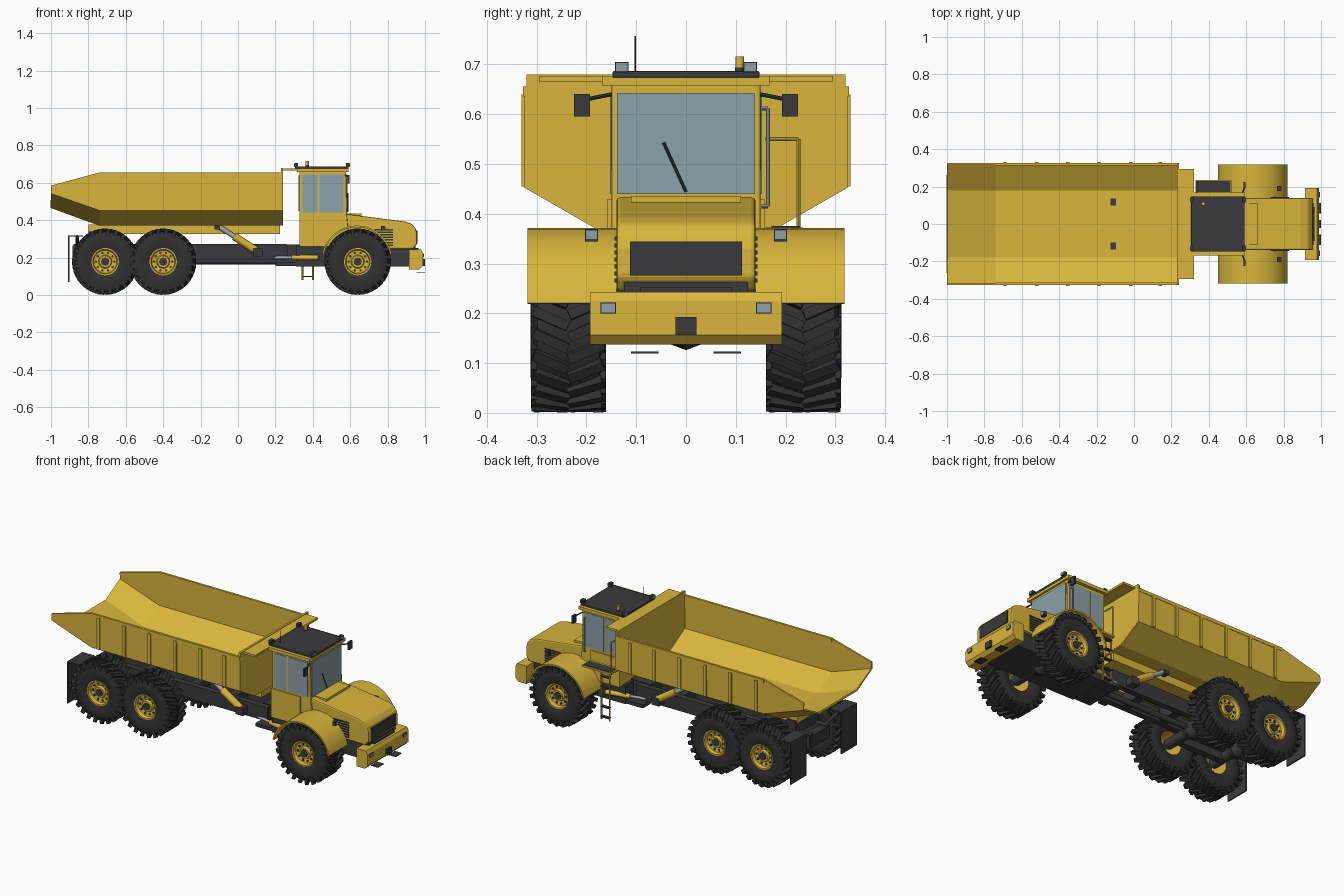
import bpy, bmesh
from math import sin, cos, pi, radians
from mathutils import Vector, Matrix

cube = bpy.data.objects.get("Cube")
if cube:
    bpy.data.objects.remove(cube, do_unlink=True)


def material(name, colour):
    mat = bpy.data.materials.new(name)
    mat.use_nodes = True
    mat.diffuse_color = (*colour, 1)
    mat.node_tree.nodes["Principled BSDF"].inputs["Base Color"].default_value = (*colour, 1)
    return mat


yellow = material("yellow paint", (0.70, 0.47, 0.045))
dark = material("dark steel", (0.042, 0.042, 0.045))
rubber = material("tyre rubber", (0.03, 0.03, 0.031))
glass = material("glass", (0.26, 0.36, 0.40))
silver = material("polished rod", (0.36, 0.40, 0.43))


def finish(name, bm, mat, smooth=False):
    bmesh.ops.recalc_face_normals(bm, faces=bm.faces)
    mesh = bpy.data.meshes.new(name)
    bm.to_mesh(mesh)
    bm.free()
    mesh.materials.append(mat)
    if smooth:
        mesh.shade_smooth()
        mesh.set_sharp_from_angle(angle=radians(35))
    obj = bpy.data.objects.new(name, mesh)
    bpy.context.scene.collection.objects.link(obj)
    return obj


def bevel(obj, width, segments=2):
    mod = obj.modifiers.new("bevel", "BEVEL")
    mod.width, mod.segments, mod.limit_method = width, segments, "ANGLE"


def add_box(bm, centre, size, turn=Matrix()):
    move = Matrix.Translation(centre) @ turn @ Matrix.Diagonal((*size, 1))
    bmesh.ops.create_cube(bm, size=1, matrix=move)


def box(name, xs, ys, zs, mat):
    """Box from three (low, high) ranges."""
    bm = bmesh.new()
    spans = (xs, ys, zs)
    add_box(bm, [(a + b) / 2 for a, b in spans], [abs(b - a) for a, b in spans])
    return finish(name, bm, mat)


def add_rod(bm, p, q, r, sides):
    p, q = Vector(p), Vector(q)
    turn = (q - p).to_track_quat("Z", "Y").to_matrix().to_4x4()
    bmesh.ops.create_cone(bm, cap_ends=True, segments=sides, radius1=r, radius2=r,
                          depth=(q - p).length, matrix=Matrix.Translation((p + q) / 2) @ turn)


def rod(name, points, r, mat, sides=16):
    bm = bmesh.new()
    for p, q in zip(points, points[1:]):
        add_rod(bm, p, q, r, sides)
    return finish(name, bm, mat, True)


def prism(name, profile, ys, mat, smooth=False):
    """Side profile (x, z) extruded across y."""
    bm = bmesh.new()
    face = bm.faces.new([bm.verts.new((x, ys[0], z)) for x, z in profile])
    new = bmesh.ops.extrude_face_region(bm, geom=[face])["geom"]
    verts = [v for v in new if isinstance(v, bmesh.types.BMVert)]
    bmesh.ops.translate(bm, verts=verts, vec=(0, ys[1] - ys[0], 0))
    return finish(name, bm, mat, smooth)


def lathe(name, profile, centre, side, mat, steps=40):
    """Profile (radius, outward offset) spun around a y axle."""
    bm = bmesh.new()
    verts = [bm.verts.new((r, side * y, 0)) for r, y in profile]
    edges = [bm.edges.new(pair) for pair in zip(verts, verts[1:])]
    bmesh.ops.spin(bm, geom=verts + edges, cent=(0, 0, 0), axis=(0, 1, 0),
                   angle=2 * pi, steps=steps)
    bmesh.ops.remove_doubles(bm, verts=bm.verts, dist=0.0002)
    bmesh.ops.translate(bm, verts=bm.verts, vec=centre)
    return finish(name, bm, mat, True)


def wheel(label, x, side):
    centre = Vector((x, side * 0.236, 0.178))
    lathe(label + "_tyre", [(0.068, -0.06), (0.1, -0.071), (0.14, -0.071), (0.16, -0.062),
                            (0.165, 0), (0.16, 0.062), (0.14, 0.071), (0.1, 0.071),
                            (0.068, 0.06)], centre, side, rubber)
    # Staggered diagonal tread lugs
    bm = bmesh.new()
    count = 24
    for half in (-1, 1):
        for i in range(count):
            spin = Matrix.Rotation(2 * pi * (i + half / 4) / count, 4, "Y")
            skew = Matrix.Rotation(half * 0.42, 4, "Z")
            at = spin @ Vector((0, half * 0.036, 0.166))
            add_box(bm, centre + at, (0.02, 0.076, 0.02), spin @ skew)
            at = spin @ Vector((-half * half * 0.016, half * 0.069, 0.154))
            add_box(bm, centre + at, (0.02, 0.012, 0.026), spin)
    finish(label + "_tread", bm, rubber)
    lathe(label + "_rim", [(0.07, -0.062), (0.073, 0.066), (0.066, 0.066), (0.061, 0.046),
                           (0.036, 0.042), (0.031, 0.055), (0, 0.055)], centre, side, yellow)
    rod(label + "_hub", [centre, centre + Vector((0, side * 0.06, 0))], 0.022, dark)
    bm = bmesh.new()
    for i in range(10):
        a = 2 * pi * i / 10
        p = centre + Vector((0.049 * cos(a), side * 0.04, 0.049 * sin(a)))
        add_rod(bm, p, p + Vector((0, side * 0.008, 0)), 0.007, 8)
    finish(label + "_rim_holes", bm, dark)


axles = {"front": 0.64, "middle": -0.40, "rear": -0.71}
for label, x in axles.items():
    rod(label + "_axle", [(x, -0.2, 0.178), (x, 0.2, 0.178)], 0.03, dark)
    lathe(label + "_differential", [(0, -0.055), (0.035, -0.045), (0.052, 0), (0.035, 0.045),
                                    (0, 0.055)], (x, 0, 0.178), 1, dark, 20)
    for side, word in ((1, "left"), (-1, "right")):
        wheel(f"{label}_{word}_wheel", x, side)

# Dump body: open shell lofted along x, flared up at the tail
half, floor = 0.32, 0.18
bm = bmesh.new()
rows = []
for x, top, knee, low in ((0.24, 0.655, 0.455, 0.375), (-0.74, 0.655, 0.455, 0.375),
                          (-1.0, 0.585, 0.545, 0.47)):
    section = [(-half, top), (-half, knee), (-floor, low), (floor, low), (half, knee), (half, top)]
    rows.append([bm.verts.new((x, y, z)) for y, z in section])
for a, b in zip(rows, rows[1:]):
    for i in range(len(a) - 1):
        bm.faces.new((a[i], a[i + 1], b[i + 1], b[i]))
shell = finish("dump_body", bm, yellow)
solid = shell.modifiers.new("thickness", "SOLIDIFY")
solid.thickness, solid.offset = 0.01, 0

# Headboard and canopy
bm = bmesh.new()
outline = [(-half, 0.68), (-half, 0.455), (-floor, 0.375), (floor, 0.375), (half, 0.455), (half, 0.68)]
bm.faces.new([bm.verts.new((0.235, y, z)) for y, z in outline])
board = finish("headboard", bm, yellow)
solid = board.modifiers.new("thickness", "SOLIDIFY")
solid.thickness, solid.offset = 0.012, 0
box("canopy", (0.23, 0.32), (-0.295, 0.295), (0.665, 0.677), yellow)
box("body_subframe", (-0.8, 0.225), (-0.1, 0.1), (0.325, 0.378), yellow)

# Rear chassis
for side in (1, -1):
    box("chassis_rail", (-0.88, 0.26), (side * 0.06, side * 0.095), (0.19, 0.272), dark)
    box("bogie_beam", (-0.71, -0.40), (side * 0.1, side * 0.14), (0.15, 0.2), dark)
for x in (-0.86, -0.555, -0.25, 0.0, 0.24):
    box("chassis_crossmember", (x - 0.025, x + 0.025), (-0.09, 0.09), (0.195, 0.265), dark)
box("tail_pivot", (-0.80, -0.74), (-0.11, 0.11), (0.26, 0.34), dark)
box("articulation_joint", (0.2, 0.36), (-0.05, 0.05), (0.16, 0.27), dark)
rod("drive_shaft", [(-0.71, 0, 0.18), (0.64, 0, 0.18)], 0.016, dark)
box("front_frame", (0.31, 0.95), (-0.125, 0.125), (0.152, 0.265), dark)

for side, word in ((1, "left"), (-1, "right")):
    def span(a, b):
        return (side * a, side * b)

    # Body ribs, rim and hoist
    for x in (-0.69, -0.52, -0.355, -0.185, -0.018, 0.14):
        box(word + "_body_rib", (x - 0.009, x + 0.009), span(0.318, 0.331), (0.455, 0.64), yellow)
    box(word + "_body_rim", (-0.74, 0.24), span(0.314, 0.327), (0.636, 0.656), yellow)
    y = side * 0.118
    rod(word + "_hoist_rod", [(-0.11, y, 0.37), (0.02, y, 0.287)], 0.013, silver)
    rod(word + "_hoist_barrel", [(-0.02, y, 0.313), (0.1, y, 0.236)], 0.021, yellow)
    box(word + "_hoist_mount", (-0.125, -0.095), span(0.1, 0.135), (0.35, 0.384), dark)
    box(word + "_hoist_foot", (0.08, 0.13), span(0.09, 0.14), (0.205, 0.25), dark)
    rod(word + "_steering_barrel", [(0.29, side * 0.11, 0.2), (0.43, side * 0.14, 0.2)], 0.014, yellow)
    rod(word + "_steering_rod", [(0.2, side * 0.09, 0.2), (0.3, side * 0.11, 0.2)], 0.008, silver)
    box(word + "_steering_bracket", (0.2, 0.34), span(0.05, 0.12), (0.155, 0.175), dark)
    # Mud flaps
    box(word + "_mud_flap", (-0.909, -0.902), span(0.165, 0.312), (0.07, 0.318), dark)
    box(word + "_flap_bracket", (-0.905, -0.83), span(0.165, 0.312), (0.312, 0.319), dark)
    rod(word + "_flap_support", [(-0.86, 0, 0.25), (-0.86, side * 0.3, 0.312)], 0.009, dark)
    # Front fender arch
    arc = [radians(12 + 156 * i / 20) for i in range(21)]
    curve = [(0.636 + 0.19 * cos(a), 0.181 + 0.19 * sin(a)) for a in arc]
    curve += [(0.636 + 0.181 * cos(a), 0.181 + 0.181 * sin(a)) for a in reversed(arc)]
    prism(word + "_fender", curve, span(0.14, 0.318), yellow, True)
    box(word + "_fender_lamp", (0.765, 0.785), span(0.177, 0.203), (0.344, 0.369), dark)
    box(word + "_fender_lamp_lens", (0.785, 0.788), span(0.179, 0.201), (0.349, 0.366), glass)
    # Side windows
    for xs in ((0.345, 0.425), (0.435, 0.565)):
        box(word + "_side_window", xs, span(0.148, 0.153), (0.44, 0.643), glass)
    # Mirror
    rod(word + "_mirror_arm", [(0.575, side * 0.15, 0.64), (0.592, side * 0.2, 0.63)], 0.004, dark, 8)
    box(word + "_mirror", (0.585, 0.597), span(0.193, 0.225), (0.595, 0.641), dark)
    # Roof work lamps
    for x, out in ((0.587, 1), (0.312, -1)):
        box(word + "_roof_lamp", (x - 0.01, x + 0.01), span(0.116, 0.143), (0.684, 0.705), dark)
        face = x + out * 0.011
        box(word + "_roof_lamp_lens", (face - 0.002, face + 0.002), span(0.118, 0.141), (0.687, 0.703), glass)
    # Hood louvres, bumper lamps and steps
    for i in range(7):
        z = 0.262 + i * 0.014
        box(word + "_louvre", (0.73, 0.83), span(0.138, 0.144), (z, z + 0.008), dark)
    box(word + "_bumper_lamp", (0.985, 0.992), span(0.141, 0.172), (0.2, 0.222), dark)
    box(word + "_bumper_lens", (0.99, 0.994), span(0.143, 0.17), (0.202, 0.22), glass)
    box(word + "_bumper_step", (0.955, 1.0), span(0.055, 0.111), (0.119, 0.123), dark)

# Cab
cab = prism("cab", [(0.328, 0.26), (0.328, 0.67), (0.578, 0.67), (0.582, 0.43), (0.6, 0.26)],
            (-0.15, 0.15), yellow)
bevel(cab, 0.006)
box("cab_skirt", (0.328, 0.52), (-0.158, 0.158), (0.26, 0.43), yellow)
box("cab_cornice", (0.315, 0.59), (-0.168, 0.168), (0.658, 0.677), yellow)
bevel(box("roof", (0.306, 0.592), (-0.148, 0.148), (0.672, 0.687), dark), 0.004)
box("windshield", (0.578, 0.585), (-0.139, 0.139), (0.44, 0.643), glass)
box("rear_window", (0.324, 0.329), (-0.125, 0.125), (0.45, 0.64), glass)
rod("wiper", [(0.588, 0, 0.444), (0.588, -0.045, 0.543)], 0.003, dark, 8)
rod("antenna", [(0.35, -0.102, 0.68), (0.35, -0.102, 0.757)], 0.0012, dark, 6)
rod("beacon_base", [(0.37, 0.108, 0.68), (0.37, 0.108, 0.694)], 0.01, dark)
rod("beacon", [(0.37, 0.108, 0.694), (0.37, 0.108, 0.716)], 0.009, yellow)

# Hood, grille and bumper
hood = prism("hood", [(0.57, 0.25), (0.57, 0.434), (0.89, 0.393), (0.93, 0.38), (0.95, 0.355),
                      (0.957, 0.33), (0.957, 0.272), (0.935, 0.245)], (-0.14, 0.14), yellow)
bevel(hood, 0.008)
box("hood_spine", (0.57, 0.66), (-0.11, 0.11), (0.4, 0.436), yellow)
box("grille", (0.953, 0.961), (-0.113, 0.113), (0.276, 0.344), dark)
box("grille_sill", (0.94, 0.965), (-0.092, 0.092), (0.24, 0.252), dark)
prism("bumper", [(0.915, 0.137), (0.915, 0.243), (0.978, 0.243), (0.988, 0.225), (0.988, 0.156),
                 (0.97, 0.137)], (-0.193, 0.193), yellow)
box("tow_hook", (0.98, 1.0), (-0.021, 0.021), (0.156, 0.193), dark)

# Left side access: platform, rails and ladder
box("platform", (0.33, 0.52), (0.15, 0.235), (0.362, 0.372), yellow)
box("platform_tread", (0.338, 0.515), (0.172, 0.23), (0.37, 0.375), dark)
rod("platform_rail", [(0.335, 0.226, 0.37), (0.335, 0.226, 0.55), (0.335, 0.16, 0.55)], 0.004, yellow, 8)
rod("door_handrail", [(0.555, 0.152, 0.415), (0.555, 0.165, 0.415), (0.555, 0.165, 0.612),
                      (0.555, 0.152, 0.612)], 0.004, silver, 8)
for x in (0.345, 0.4):
    rod("ladder_rail", [(x, 0.225, 0.37), (x, 0.225, 0.08)], 0.005, yellow, 8)
for i in range(5):
    z = 0.095 + i * 0.06
    box("ladder_rung", (0.345, 0.4), (0.215, 0.235), (z, z + 0.007), dark)
